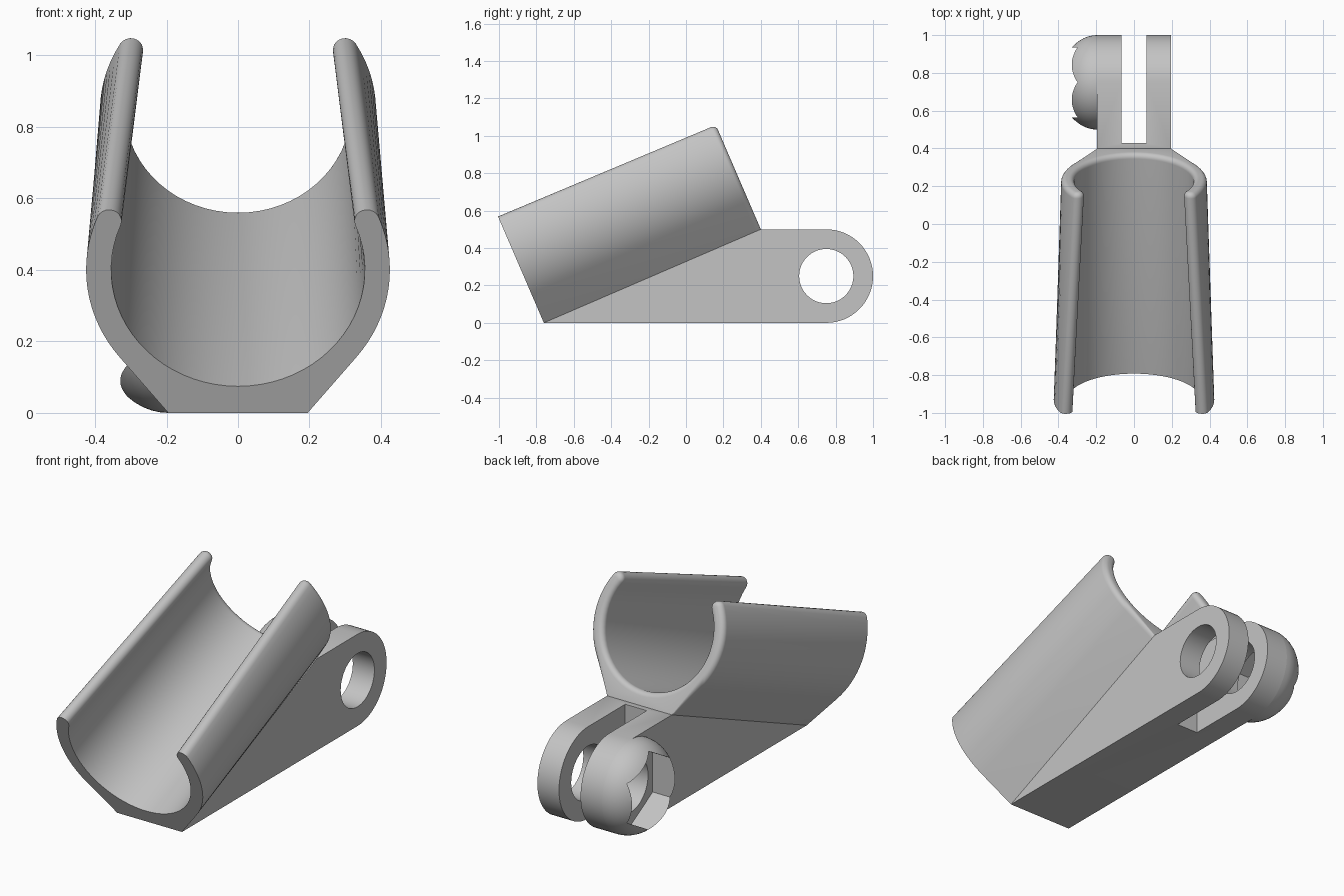
import bpy, bmesh
from math import sin, cos, pi, atan2, acos, hypot, sqrt, radians
from mathutils import Vector, Matrix

cube = bpy.data.objects.get("Cube")
if cube:
    bpy.data.objects.remove(cube)

grey = bpy.data.materials.new("plain grey")
grey.use_nodes = True
colour = (0.55, 0.55, 0.55, 1)
grey.diffuse_color = colour
grey.node_tree.nodes["Principled BSDF"].inputs["Base Color"].default_value = colour


def loft(name, rings):
    """Skin closed rings of equal length and cap both ends."""
    bm = bmesh.new()
    rows = [[bm.verts.new(p) for p in ring] for ring in rings]
    n = len(rows[0])
    for a, b in zip(rows, rows[1:]):
        for i in range(n):
            j = (i + 1) % n
            bm.faces.new((a[i], a[j], b[j], b[i]))
    bm.faces.new(rows[0][::-1])
    bm.faces.new(rows[-1])
    bmesh.ops.recalc_face_normals(bm, faces=bm.faces)
    mesh = bpy.data.meshes.new(name)
    bm.to_mesh(mesh)
    bm.free()
    mesh.materials.append(grey)
    obj = bpy.data.objects.new(name, mesh)
    bpy.context.collection.objects.link(obj)
    return obj


def extrude_x(name, profile, x0, x1):
    return loft(name, [[(x, y, z) for y, z in profile] for x in (x0, x1)])


def arc(cx, cy, r, a0, a1, n):
    return [(cx + r * cos(a0 + (a1 - a0) * i / n),
             cy + r * sin(a0 + (a1 - a0) * i / n)) for i in range(n + 1)]


def activate(obj):
    bpy.ops.object.select_all(action="DESELECT")
    obj.select_set(True)
    bpy.context.view_layer.objects.active = obj


def cut(obj, cutter):
    mod = obj.modifiers.new("cut", "BOOLEAN")
    mod.operation = "DIFFERENCE"
    mod.solver = "EXACT"
    mod.object = cutter
    activate(obj)
    bpy.ops.object.modifier_apply(modifier=mod.name)
    bpy.data.objects.remove(cutter)


def smooth(obj):
    activate(obj)
    bpy.ops.object.shade_smooth_by_angle(angle=radians(30))


HALF = 0.195            # half width of the base
EYE = (0.75, 0.25)      # pivot centre in y, z
LUG = 0.25              # lug radius
WALL = 0.035            # half thickness of the cradle wall


def mix(a, b, t):
    return a + (b - a) * t


# Cradle: open tapering channel with round lips and a flat underside
def section(t, inset):
    mid, centre = mix(0.39, 0.35, t), mix(0.436, 0.39, t)
    tip = radians(mix(22.3, 31.3, t))
    half = WALL - inset
    outer, inner = mid + half, mid - half
    touch = atan2(-centre, HALF) + acos(outer / hypot(HALF, centre))
    cap_x, cap_y = mid * cos(tip), centre + mid * sin(tip)
    right = arc(cap_x, cap_y, half, tip + pi, tip, 10)[1:-1]
    right += arc(0, centre, outer, tip, touch, 16) + [(HALF, 0)]
    left = [(-x, v) for x, v in reversed(right)]
    return right + left + arc(0, centre, inner, pi - tip, 2 * pi + tip, 44)


start = Vector((0, -0.76, 0))
run = Vector((0, 0.40, 0.5)) - start
length = run.length
tilt = Matrix.Rotation(atan2(run.z, run.y), 3, "X")
fillet = 0.028
stations = [(0, 0)]
for i in range(7):
    a = pi / 2 * i / 6
    stations.append((length - fillet + fillet * sin(a), fillet * (1 - cos(a))))
cradle = loft("cradle", [[start + tilt @ Vector((x, s, v))
                          for x, v in section(s / length, e)] for s, e in stations])
smooth(cradle)

# Base: wedge ending in a round lug, with a pivot hole and a slot between prongs
profile = [(-0.76, 0)] + arc(*EYE, LUG, -pi / 2, pi / 2, 32) + [(0.40, 0.5)]
base = extrude_x("wedge_base", profile, -HALF, HALF)
cut(base, extrude_x("hole_cutter", arc(*EYE, 0.145, 0, 2 * pi, 48)[:-1], -1, 1))
slot = [(0.43, -1), (2, -1), (2, 1), (0.43, 1)]
cut(base, extrude_x("slot_cutter", slot, -0.065, 0.065))
smooth(base)

# Nut holder: dome on the right prong with a hexagonal pocket
rings = []
for i in range(13):
    a = pi / 2 * i / 13
    rings.append([(-HALF - 0.2 * sin(a), y, z)
                  for y, z in arc(*EYE, LUG * cos(a), 0, 2 * pi, 64)[:-1]])
dome = loft("nut_holder", rings)
corner = 0.185 * 2 / sqrt(3)
cut(dome, extrude_x("hex_cutter", arc(*EYE, corner, pi / 2, 5 * pi / 2, 6)[:-1], -1, 0))
smooth(dome)
